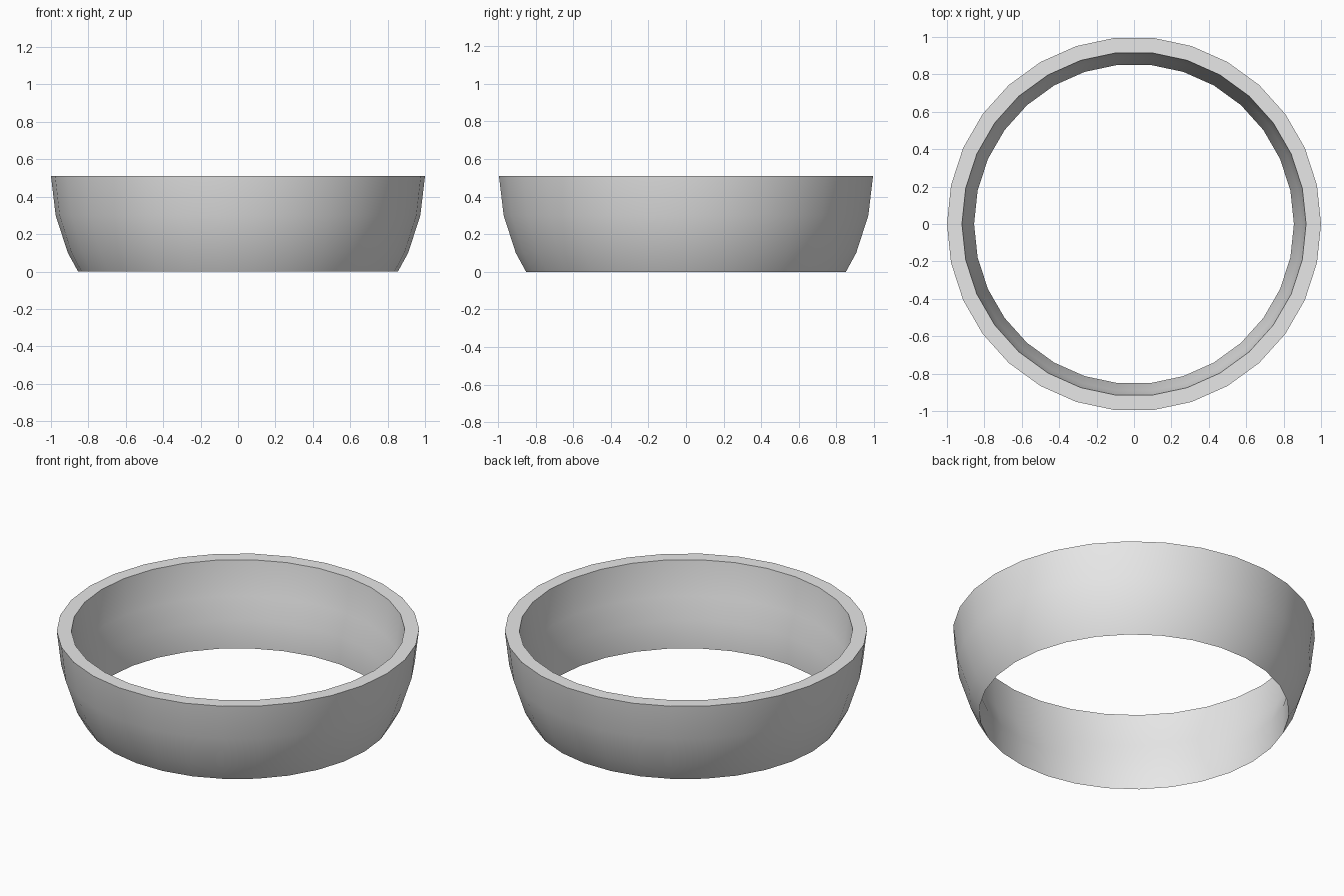
import bpy
import bmesh
from math import cos, sin, tau, radians

if "Cube" in bpy.data.objects:
    bpy.data.objects.remove(bpy.data.objects["Cube"], do_unlink=True)

SEGMENTS = 30
# Closed cross-section (radius, height): outer wall up, flat rim, inner wall down
PROFILE = [(0.855, 0), (0.91, 0.1), (0.975, 0.3), (1.0, 0.51),
           (0.92, 0.51), (0.895, 0.3), (0.855, 0.17)]


def make_material(name, rgb):
    mat = bpy.data.materials.new(name)
    mat.use_nodes = True
    mat.diffuse_color = (*rgb, 1)
    mat.node_tree.nodes["Principled BSDF"].inputs["Base Color"].default_value = (*rgb, 1)
    return mat


def lathe(name, profile, segments, mat):
    """Sweep a closed profile around the z axis."""
    bm = bmesh.new()
    rings = []
    for i in range(segments):
        a = tau * i / segments
        rings.append([bm.verts.new((r * cos(a), r * sin(a), z)) for r, z in profile])
    for i, ring in enumerate(rings):
        following = rings[(i + 1) % segments]
        for j in range(len(profile)):
            k = (j + 1) % len(profile)
            bm.faces.new((ring[j], following[j], following[k], ring[k]))
    bmesh.ops.recalc_face_normals(bm, faces=bm.faces)
    mesh = bpy.data.meshes.new(name)
    bm.to_mesh(mesh)
    bm.free()
    mesh.materials.append(mat)
    obj = bpy.data.objects.new(name, mesh)
    bpy.context.collection.objects.link(obj)
    return obj


# Open tapered ring with a flat top rim and a thin lower edge
ring = lathe("tapered_ring", PROFILE, SEGMENTS, make_material("light grey", (0.8, 0.8, 0.8)))
bpy.ops.object.select_all(action='DESELECT')
ring.select_set(True)
bpy.context.view_layer.objects.active = ring
bpy.ops.object.shade_smooth_by_angle(angle=radians(35))
